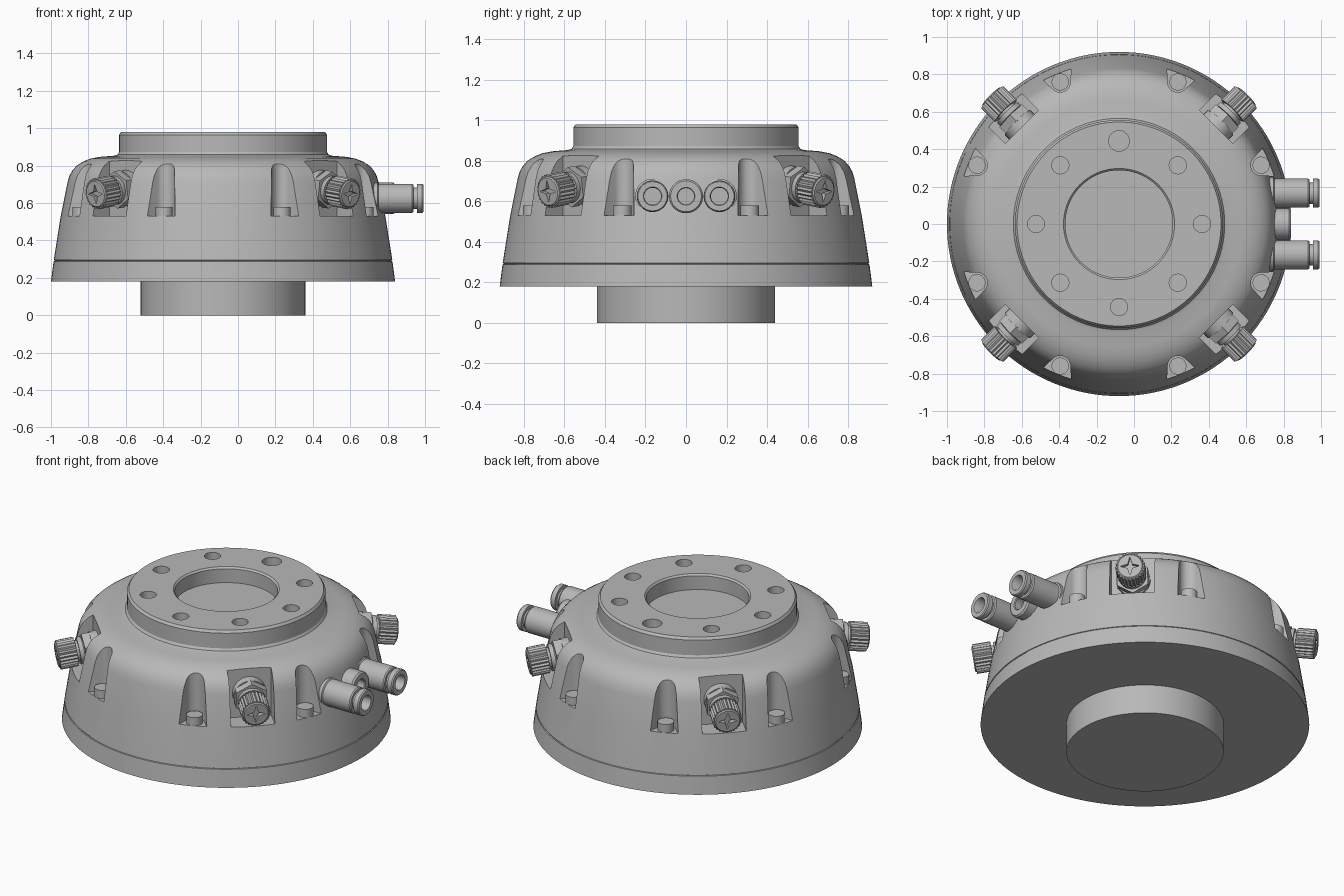
import bpy, bmesh, math
from mathutils import Matrix, Vector

cube = bpy.data.objects.get("Cube")
if cube:
    bpy.data.objects.remove(cube, do_unlink=True)

grey = bpy.data.materials.new("plain grey metal")
grey.use_nodes = True
colour = (0.48, 0.48, 0.48, 1)
grey.diffuse_color = colour
grey.node_tree.nodes["Principled BSDF"].inputs["Base Color"].default_value = colour

CENTRE = Matrix.Translation((-0.08, 0, 0))


def finish(name, bm, matrix):
    bmesh.ops.recalc_face_normals(bm, faces=bm.faces)
    bm.transform(matrix)
    mesh = bpy.data.meshes.new(name)
    bm.to_mesh(mesh)
    bm.free()
    mesh.materials.append(grey)
    ob = bpy.data.objects.new(name, mesh)
    bpy.context.collection.objects.link(ob)
    return ob


def lathe(name, profile, matrix, sides=32):
    """Spin an (r, z) profile that starts and ends on the axis."""
    bm = bmesh.new()
    rings = []
    for r, z in profile:
        if r == 0:
            rings.append([bm.verts.new((0, 0, z))] * sides)
        else:
            rings.append([bm.verts.new((r * math.cos(2 * math.pi * i / sides),
                                        r * math.sin(2 * math.pi * i / sides), z))
                          for i in range(sides)])
    for a, b in zip(rings, rings[1:]):
        for i in range(sides):
            j = (i + 1) % sides
            bm.faces.new(list(dict.fromkeys((a[i], a[j], b[j], b[i]))))
    return finish(name, bm, matrix)


def prism(name, points, z0, z1, matrix):
    """Extrude a flat outline between two heights."""
    bm = bmesh.new()
    low = [bm.verts.new((x, y, z0)) for x, y in points]
    high = [bm.verts.new((x, y, z1)) for x, y in points]
    bm.faces.new(low)
    bm.faces.new(high)
    for i in range(len(points)):
        j = (i + 1) % len(points)
        bm.faces.new((low[i], low[j], high[j], high[i]))
    return finish(name, bm, matrix)


def star(count, outer, inner):
    return [((outer, inner)[i % 2] * math.cos(math.pi * i / count),
             (outer, inner)[i % 2] * math.sin(math.pi * i / count)) for i in range(2 * count)]


def cut(ob, cutters):
    for c in cutters:
        mod = ob.modifiers.new("cut", 'BOOLEAN')
        mod.operation, mod.solver, mod.object = 'DIFFERENCE', 'EXACT', c
        bpy.context.view_layer.objects.active = ob
        bpy.ops.object.modifier_apply(modifier=mod.name)
        bpy.data.objects.remove(c, do_unlink=True)


def turn(degrees):
    return CENTRE @ Matrix.Rotation(math.radians(degrees), 4, 'Z')


# Domed housing with base spigot, seam groove, raised flange and centre bore
housing = lathe("housing", [
    (0, 0), (0.44, 0), (0.44, 0.18), (0.92, 0.18), (0.906, 0.288), (0.901, 0.29),
    (0.901, 0.294), (0.905, 0.296), (0.868, 0.53), (0.832, 0.71), (0.822, 0.745),
    (0.804, 0.777), (0.78, 0.802), (0.748, 0.822), (0.71, 0.837), (0.66, 0.847),
    (0.585, 0.853), (0.565, 0.859), (0.556, 0.872), (0.556, 0.965), (0.545, 0.98),
    (0.297, 0.98), (0.287, 0.97), (0.287, 0.885), (0, 0.885)], CENTRE, 128)

cutters = []
# Flange bolt holes, one of them larger
for i in range(8):
    r = 0.055 if i == 2 else 0.046
    cutters.append(lathe("hole_cutter", [(0, 0.89), (r, 0.89), (r, 1.1), (0, 1.1)],
                         turn(45 * i) @ Matrix.Translation((0.444, 0, 0)), 24))

# Flared pockets with a screw standing in each
arc = [math.radians(120 + 10 * i) for i in range(13)]
flare = [(0.055 * math.cos(a), 0.055 * math.sin(a)) for a in arc]
flare += [(0.15, -0.13), (0.15, 0.13)]
for i in range(8):
    place = turn(22.5 + 45 * i) @ Matrix.Translation((0.822, 0, 0))
    cutters.append(prism("pocket_cutter", flare, 0.53, 1.0, place))
    lathe("pocket_screw", [(0, 0.5), (0.046, 0.5), (0.046, 0.58), (0, 0.58)], place, 24)

# Square pockets behind the knobs
square = [(0.735, -0.125), (1.1, -0.125), (1.1, 0.125), (0.735, 0.125)]
for i in range(4):
    cutters.append(prism("square_cutter", square, 0.53, 1.0, turn(45 + 90 * i)))
cut(housing, cutters)

# Knobs tilted slightly downwards: stem, hex nut, collar, knurled head, cross slot
for i in range(4):
    axis = (turn(45 + 90 * i) @ Matrix.Translation((0.965, 0, 0.648))
            @ Matrix.Rotation(math.radians(98), 4, 'Y'))
    lathe("knob_stem", [(0, -0.26), (0.095, -0.26), (0.095, -0.2), (0.065, -0.2),
                        (0.065, -0.15), (0.078, -0.15), (0.078, -0.125), (0.06, -0.125),
                        (0.06, -0.05), (0, -0.05)], axis)
    hexagon = [(0.1 * math.cos(math.pi * k / 3), 0.1 * math.sin(math.pi * k / 3))
               for k in range(6)]
    prism("knob_hex_nut", hexagon, -0.205, -0.155, axis)
    knob = prism("knob_head", star(24, 0.084, 0.076), -0.11, -0.008, axis)
    face = lathe("knob_face", [(0, -0.05), (0.074, -0.05), (0.074, -0.006),
                               (0.068, 0), (0, 0)], axis)
    for part in (knob, face):
        cut(part, [prism("slot_cutter", star(4, 0.055, 0.018), -0.025, 0.05, axis)])

# Two hose connectors and the plug between them on the left side
for side in (-1, 1):
    axis = Matrix.Translation((0, 0.165 * side, 0.625)) @ Matrix.Rotation(math.pi / 2, 4, 'Y')
    lathe("hose_connector", [
        (0, 0.6), (0.086, 0.6), (0.086, 0.745), (0.078, 0.75), (0.078, 0.93),
        (0.073, 0.937), (0.058, 0.937), (0.058, 0.957), (0.077, 0.957), (0.077, 0.985),
        (0.072, 0.992), (0.046, 0.992), (0.042, 0.985), (0.042, 0.88), (0, 0.88)], axis, 40)
lathe("centre_plug", [
    (0, 0.6), (0.084, 0.6), (0.084, 0.83), (0.076, 0.84), (0.044, 0.84),
    (0.04, 0.835), (0.04, 0.79), (0, 0.79)],
    Matrix.Translation((0, 0, 0.625)) @ Matrix.Rotation(math.pi / 2, 4, 'Y'), 40)

# Smooth shading with sharp edges kept
for ob in bpy.context.scene.objects:
    ob.select_set(ob.type == 'MESH')
bpy.context.view_layer.objects.active = housing
bpy.ops.object.shade_smooth_by_angle(angle=math.radians(30))
